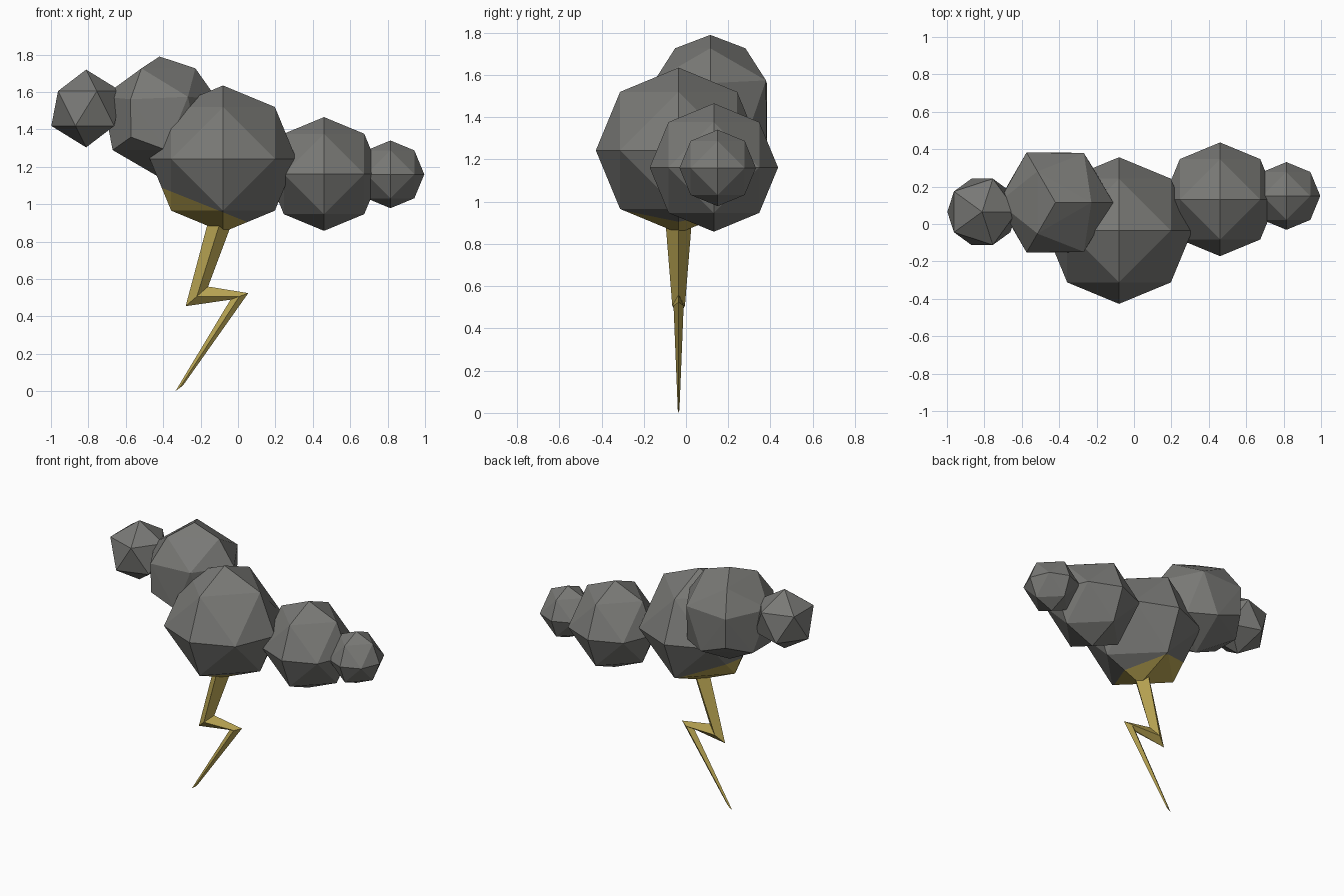
import bpy, bmesh, math
from mathutils import Vector

if "Cube" in bpy.data.objects:
    bpy.data.objects.remove(bpy.data.objects["Cube"])


def material(name, color):
    m = bpy.data.materials.new(name)
    m.diffuse_color = (*color, 1)
    m.use_nodes = True
    m.node_tree.nodes["Principled BSDF"].inputs["Base Color"].default_value = m.diffuse_color
    return m


GREY = material("storm grey", (0.19, 0.19, 0.18))
YELLOW = material("lightning yellow", (0.48, 0.37, 0.085))


def finish(bm, name, mats):
    bmesh.ops.recalc_face_normals(bm, faces=bm.faces)
    me = bpy.data.meshes.new(name)
    bm.to_mesh(me)
    bm.free()
    ob = bpy.data.objects.new(name, me)
    bpy.context.collection.objects.link(ob)
    for m in mats:
        me.materials.append(m)
    return ob


def octa_points():
    # octahedron split once: axis points plus edge midpoints
    r = range(-1, 2)
    pts = [Vector((x, y, z)) for x in r for y in r for z in r]
    return [p.normalized() for p in pts if abs(p.x) + abs(p.y) + abs(p.z) in (1, 2)]


def tetra_points():
    # tetrahedron with edges split in three and a point on each face
    s = math.sqrt(8) / 3
    corners = [Vector((0, 0, 1))]
    for k in range(3):
        a = math.tau * k / 3
        corners.append(Vector((s * math.cos(a), s * math.sin(a), -1 / 3)))
    pts = corners + [-c for c in corners]
    for i in range(4):
        for j in range(4):
            if i != j:
                pts.append(corners[i].slerp(corners[j], 1 / 3))
    return pts


def puff(name, points, center, radius, mats=(GREY,)):
    bm = bmesh.new()
    for p in points:
        bm.verts.new(Vector(center) + p * radius)
    bmesh.ops.convex_hull(bm, input=bm.verts)
    if len(mats) > 1:
        # yellow glow on the underside, below a slanted plane
        co, no = Vector((0, 0, 0.925)), Vector((0.4, 0, 1)).normalized()
        bmesh.ops.bisect_plane(bm, geom=bm.verts[:] + bm.edges[:] + bm.faces[:],
                               plane_co=co, plane_no=no)
        for f in bm.faces:
            f.material_index = int((f.calc_center_median() - co).dot(no) < 0)
    return finish(bm, name, mats)


# cloud puffs
puff("cloud_middle", octa_points(), (-0.08, -0.035, 1.243), 0.392, (GREY, YELLOW))
puff("cloud_right", octa_points(), (0.46, 0.132, 1.162), 0.304)
puff("cloud_right_end", octa_points(), (0.815, 0.15, 1.16), 0.181)
puff("cloud_left", tetra_points(), (-0.42, 0.115, 1.467), 0.323)

# left end puff: plain icosahedron
bm = bmesh.new()
bmesh.ops.create_icosphere(bm, subdivisions=1, radius=0.208)
bmesh.ops.translate(bm, verts=bm.verts, vec=(-0.812, 0.065, 1.512))
finish(bm, "cloud_left_end", [GREY])

# lightning bolt: diamond sections (left x, z, right x, z, half depth)
sections = [(-0.135, 1.0, 0.005, 1.0, 0.07), (-0.28, 0.455, -0.16, 0.56, 0.03),
            (-0.04, 0.49, 0.055, 0.525, 0.024), (-0.335, 0.0, -0.295, 0.03, 0.004)]
bm = bmesh.new()
Y = -0.035
rings = []
for lx, lz, rx, rz, d in sections:
    mx, mz = (lx + rx) / 2, (lz + rz) / 2
    rings.append([bm.verts.new(c) for c in
                  ((lx, Y, lz), (mx, Y - d, mz), (rx, Y, rz), (mx, Y + d, mz))])
for a, b in zip(rings, rings[1:]):
    for i in range(4):
        j = (i + 1) % 4
        bm.faces.new((a[i], a[j], b[j], b[i]))
bm.faces.new(rings[0])
bm.faces.new(rings[-1])
finish(bm, "lightning_bolt", [YELLOW])
